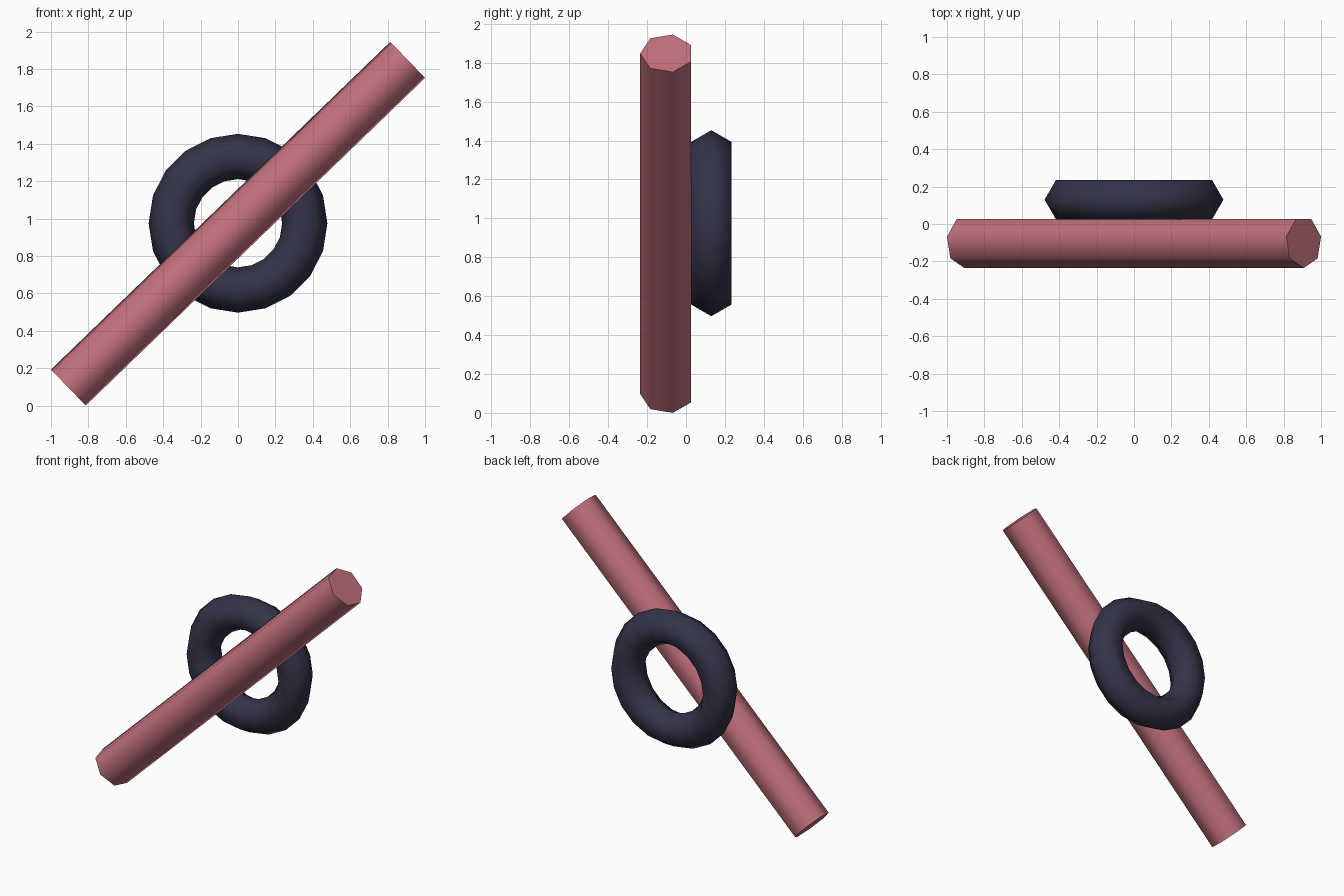
import bpy
import math

if "Cube" in bpy.data.objects:
    bpy.data.objects.remove(bpy.data.objects["Cube"])


def material(name, color):
    m = bpy.data.materials.new(name)
    m.diffuse_color = (*color, 1.0)
    m.use_nodes = True
    m.node_tree.nodes["Principled BSDF"].inputs["Base Color"].default_value = m.diffuse_color
    return m


def finish(name, mat):
    ob = bpy.context.object
    ob.name = name
    ob.data.materials.append(mat)
    return ob


pink = material("dusty_pink", (0.53, 0.16, 0.20))
navy = material("dark_navy", (0.034, 0.034, 0.068))

# Seven-sided diagonal rod, one long edge pointing to the front
bpy.ops.mesh.primitive_cylinder_add(
    vertices=7, radius=0.1373, depth=2.522, end_fill_type='NGON',
    location=(0, -0.098, 0.9725),
    rotation=(0, math.radians(-46), math.pi))
rod = finish("rod", pink)
bpy.ops.object.shade_smooth_by_angle(angle=math.radians(60))

# Upright ring with a six-sided section, resting against the rod's back
bpy.ops.mesh.primitive_torus_add(
    major_segments=20, minor_segments=6,
    major_radius=0.357, minor_radius=0.121,
    location=(0, 0.13, 0.975), rotation=(math.pi / 2, 0, 0))
ring = finish("ring", navy)
bpy.ops.object.shade_smooth()
